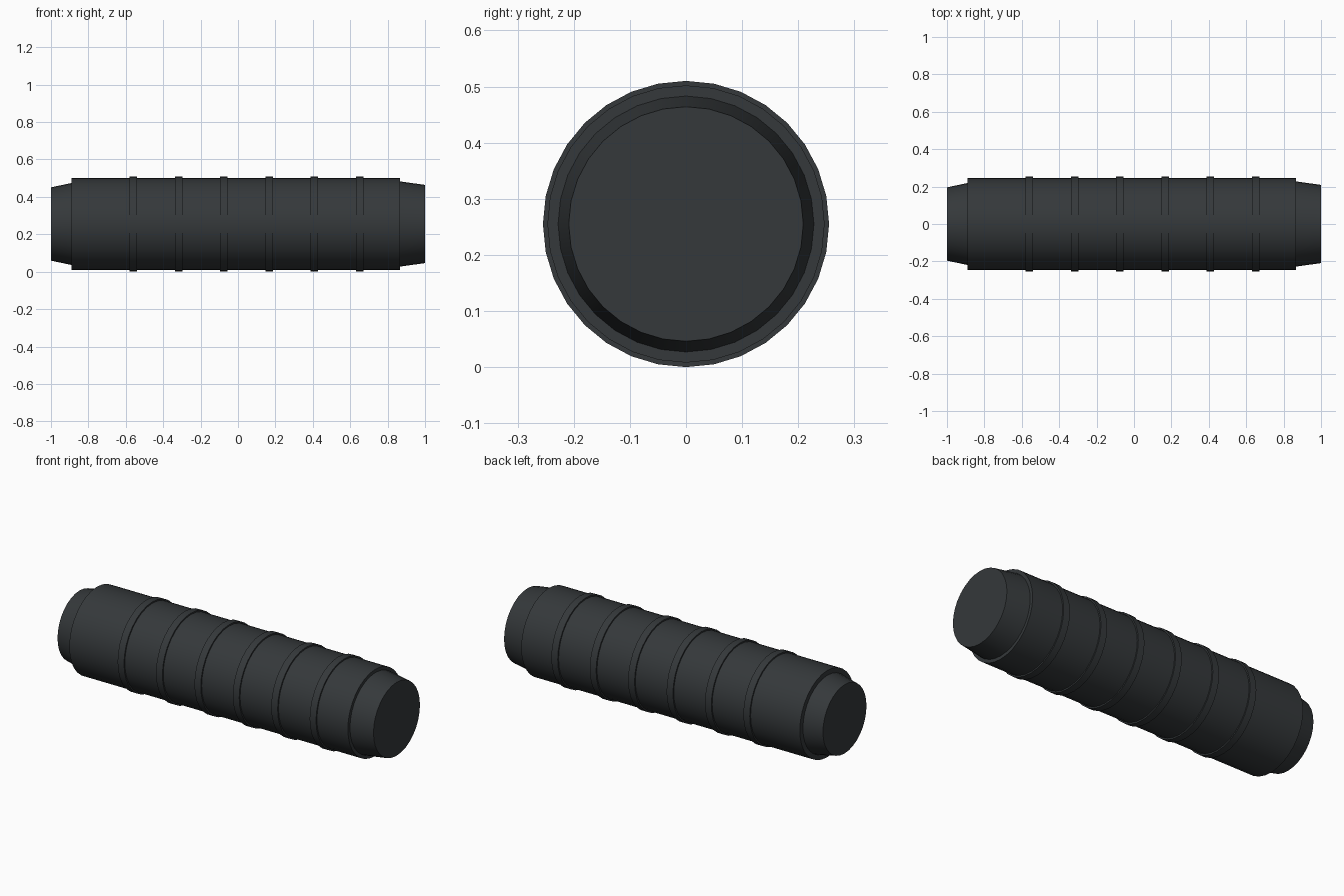
import bpy, bmesh, math

if "Cube" in bpy.data.objects:
    bpy.data.objects.remove(bpy.data.objects["Cube"])

SIDES = 32
AXIS_Z = 0.255

mat = bpy.data.materials.new("dark_grey")
mat.diffuse_color = (0.035, 0.04, 0.043, 1)
mat.use_nodes = True
mat.node_tree.nodes["Principled BSDF"].inputs["Base Color"].default_value = mat.diffuse_color


def lathe(name, profile, closed=False):
    """Revolve (x, radius) points around the x axis; cap the ends unless closed."""
    bm = bmesh.new()
    loops = []
    for x, r in profile:
        loops.append([bm.verts.new((x,
                                    r * math.sin(2 * math.pi * i / SIDES),
                                    AXIS_Z + r * math.cos(2 * math.pi * i / SIDES)))
                      for i in range(SIDES)])
    pairs = list(zip(loops, loops[1:]))
    if closed:
        pairs.append((loops[-1], loops[0]))
    for a, b in pairs:
        for i in range(SIDES):
            j = (i + 1) % SIDES
            bm.faces.new((a[i], a[j], b[j], b[i]))
    if not closed:
        bm.faces.new(loops[0])
        bm.faces.new(loops[-1])
    bmesh.ops.recalc_face_normals(bm, faces=bm.faces)
    mesh = bpy.data.meshes.new(name)
    bm.to_mesh(mesh)
    bm.free()
    ob = bpy.data.objects.new(name, mesh)
    bpy.context.collection.objects.link(ob)
    mesh.materials.append(mat)
    bpy.ops.object.select_all(action='DESELECT')
    ob.select_set(True)
    bpy.context.view_layer.objects.active = ob
    bpy.ops.object.shade_smooth_by_angle(angle=math.radians(30))
    return ob


# Main tube with stepped, tapered ends
lathe("tube_body", [(-1.0, 0.196), (-0.89, 0.219), (-0.89, 0.247),
                    (0.865, 0.247), (0.865, 0.228), (1.0, 0.209)])

# Six raised bands
for n in range(6):
    x = -0.56 + 0.242 * n
    lathe(f"band_{n + 1}", [(x - 0.02, 0.24), (x - 0.02, 0.255),
                            (x + 0.02, 0.255), (x + 0.02, 0.24)], closed=True)
